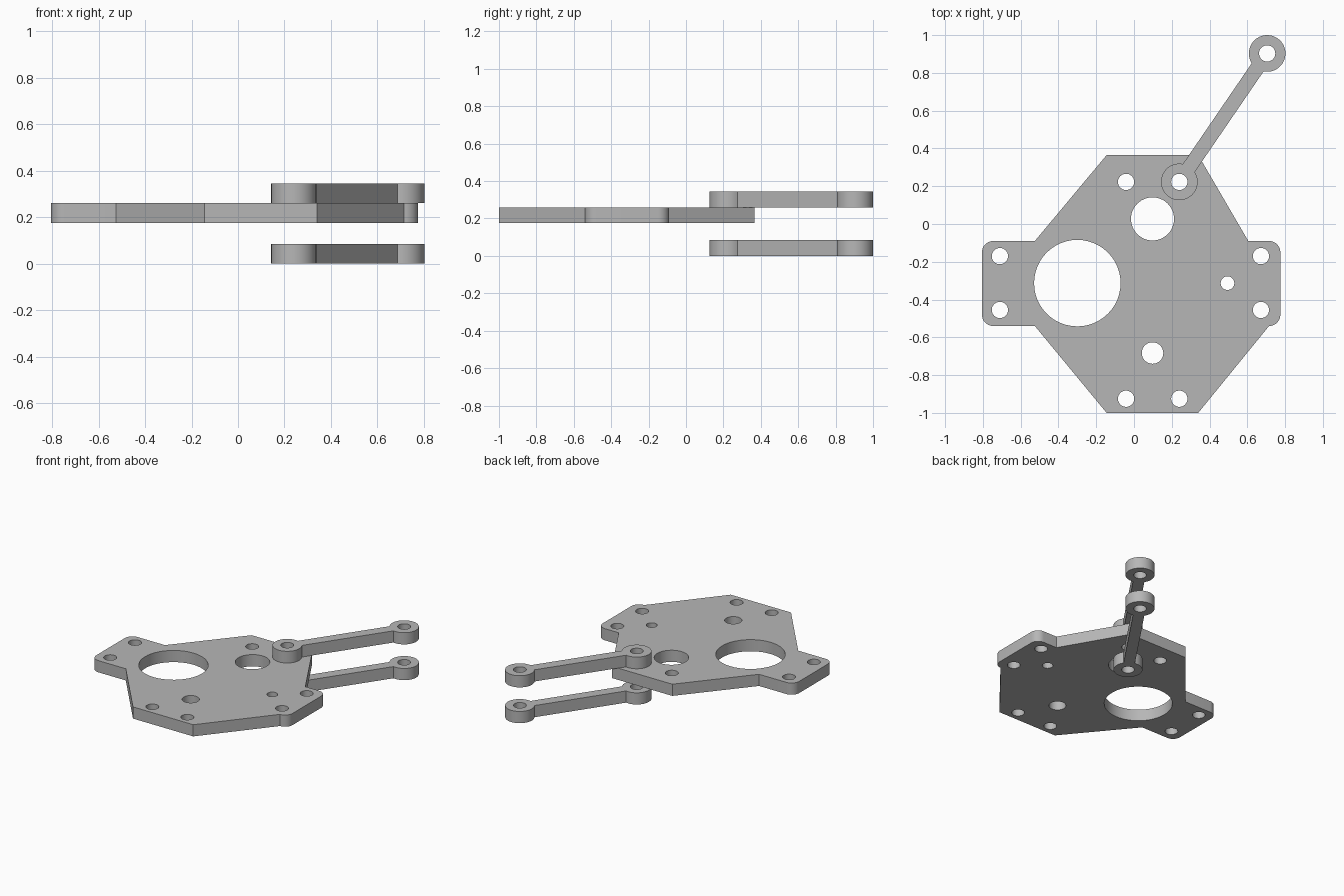
import bpy, bmesh
from math import pi, cos, sin, atan2, asin, hypot, radians

cube = bpy.data.objects.get("Cube")
if cube:
    bpy.data.objects.remove(cube, do_unlink=True)

grey = bpy.data.materials.new("plain grey")
grey.use_nodes = True
grey.diffuse_color = (0.47, 0.47, 0.47, 1)
grey.node_tree.nodes["Principled BSDF"].inputs["Base Color"].default_value = grey.diffuse_color

THICK = 0.085
BOLT = 0.043


def arc(x, y, r, start, end, steps):
    """Points along a circular arc, angles in radians."""
    angles = [start + (end - start) * i / steps for i in range(steps + 1)]
    return [(x + r * cos(a), y + r * sin(a)) for a in angles]


def circle(x, y, r):
    return arc(x, y, r, 0, 2 * pi, 48)[:-1]


def cut_sheet(name, outline, holes, z):
    """Extrude a flat outline with round holes, its underside at height z."""
    curve = bpy.data.curves.new(name, "CURVE")
    curve.dimensions = "2D"
    curve.fill_mode = "BOTH"
    curve.extrude = THICK / 2
    for loop in [outline] + [circle(*h) for h in holes]:
        spline = curve.splines.new("POLY")
        spline.points.add(len(loop) - 1)
        for point, (x, y) in zip(spline.points, loop):
            point.co = (x, y, 0, 1)
        spline.use_cyclic_u = True
    obj = bpy.data.objects.new(name, curve)
    bpy.context.collection.objects.link(obj)
    bpy.ops.object.select_all(action="DESELECT")
    obj.select_set(True)
    bpy.context.view_layer.objects.active = obj
    bpy.ops.object.convert(target="MESH")
    obj = bpy.context.view_layer.objects.active
    obj.name = name
    mesh = obj.data
    # Weld caps to walls and lift into place
    bm = bmesh.new()
    bm.from_mesh(mesh)
    bmesh.ops.remove_doubles(bm, verts=bm.verts, dist=0.0002)
    bmesh.ops.recalc_face_normals(bm, faces=bm.faces)
    bmesh.ops.translate(bm, verts=bm.verts, vec=(0, 0, z + THICK / 2))
    bm.to_mesh(mesh)
    bm.free()
    mesh.materials.clear()
    mesh.materials.append(grey)
    bpy.ops.object.shade_smooth_by_angle(angle=radians(30))
    return obj


# Mounting plate: octagonal body with a rounded tab on each side
R = 0.06
top, low, left, right = -0.09, -0.54, -0.805, 0.775
plate = [(-0.145, 0.365), (-0.525, top)]
plate += arc(left + R, top - R, R, pi / 2, pi, 8)
plate += arc(left + R, low + R, R, pi, 1.5 * pi, 8)
plate += [(-0.525, low), (-0.145, -1.0), (0.34, -1.0)]
plate += arc(right - R, low + R, R, -pi / 2, 0, 8)
plate += arc(right - R, top - R, R, 0, pi / 2, 8)
plate += [(0.605, top), (0.34, 0.365)]

holes = [(x, y, BOLT) for x in (-0.71, 0.672) for y in (-0.17, -0.455)]
holes += [(x, y, BOLT) for x in (-0.042, 0.24) for y in (0.223, -0.925)]
holes += [(-0.3, -0.313, 0.229), (0.098, 0.027, 0.114),
          (0.098, -0.683, 0.057), (0.495, -0.313, 0.036)]
cut_sheet("mounting_plate", plate, holes, 0.175)

# Link arms: two round eyes joined by a straight bar
ax, ay, bx, by = 0.24, 0.223, 0.705, 0.903
EYE, HALF_BAR = 0.097, 0.038
heading = atan2(by - ay, bx - ax)
gap = asin(HALF_BAR / EYE)
link = arc(ax, ay, EYE, heading + gap, heading + 2 * pi - gap, 40)
link += arc(bx, by, EYE, heading - pi + gap, heading + pi - gap, 40)
for name, z in (("lower_link_arm", 0), ("upper_link_arm", 0.26)):
    cut_sheet(name, link, [(ax, ay, BOLT), (bx, by, BOLT)], z)
